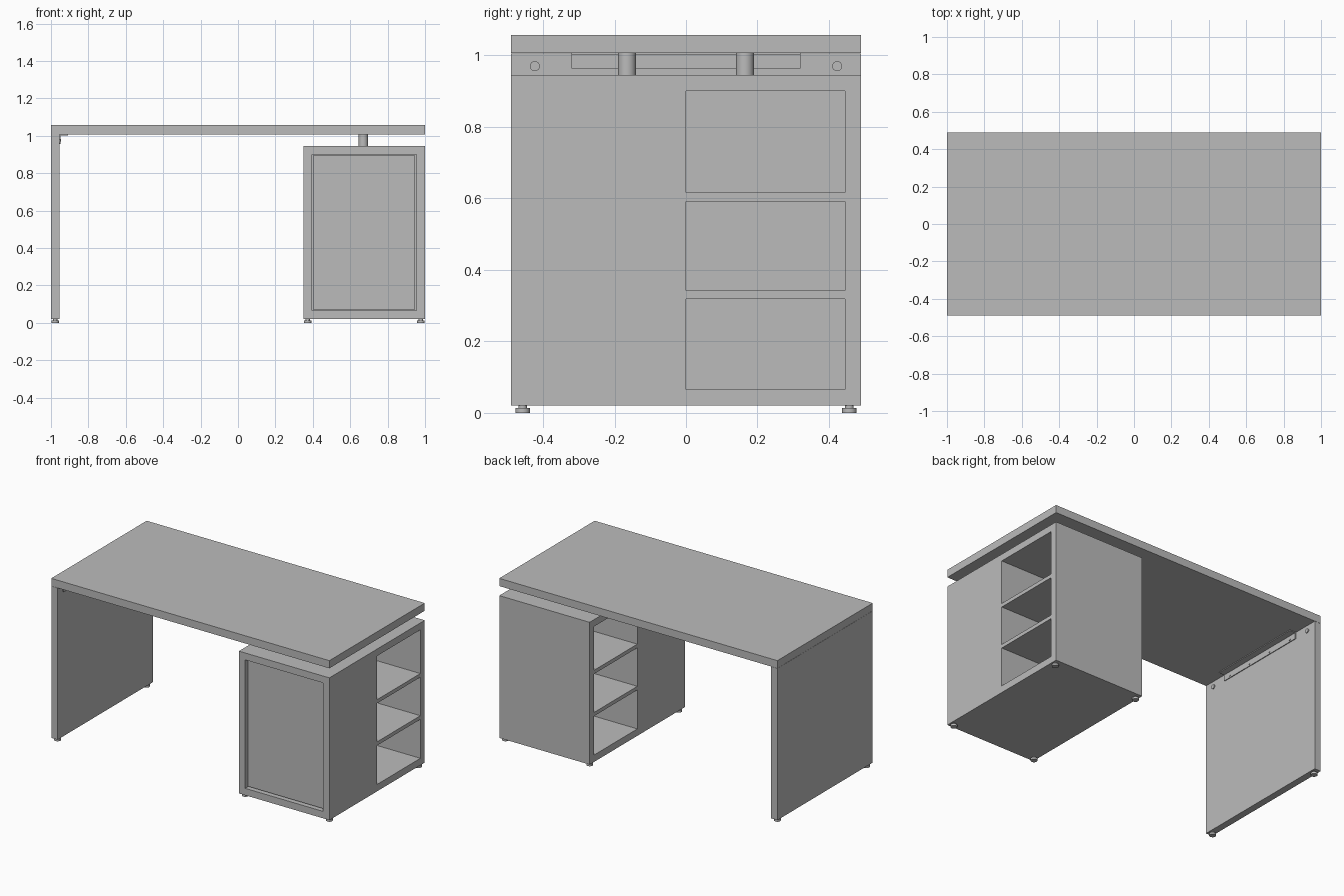
import bpy

cube = bpy.data.objects.get("Cube")
if cube:
    bpy.data.objects.remove(cube)

grey = bpy.data.materials.new("neutral_grey")
grey.use_nodes = True
colour = (0.5, 0.5, 0.5, 1)
grey.diffuse_color = colour
grey.node_tree.nodes["Principled BSDF"].inputs["Base Color"].default_value = colour


def box(name, xs, ys, zs):
    """Box between the given limits on each axis."""
    bpy.ops.mesh.primitive_cube_add(size=1)
    ob = bpy.context.object
    ob.name = name
    ob.location = [sum(r) / 2 for r in (xs, ys, zs)]
    ob.scale = [r[1] - r[0] for r in (xs, ys, zs)]
    bpy.ops.object.transform_apply(location=False, rotation=False, scale=True)
    ob.data.materials.append(grey)
    return ob


def cylinder(name, loc, radius, depth, rot=(0, 0, 0), sides=24):
    bpy.ops.mesh.primitive_cylinder_add(vertices=sides, radius=radius, depth=depth,
                                        location=loc, rotation=rot)
    ob = bpy.context.object
    ob.name = name
    ob.data.materials.append(grey)
    bpy.ops.object.shade_smooth_by_angle()
    return ob


FRONT, BACK = -0.49, 0.49
T = 0.045                      # panel thickness
LEFT, RIGHT = 0.35, 1.0        # cabinet sides
LOW, HIGH = 0.065, 0.9         # cabinet interior height
SIDEWAYS = (0, 1.5708, 0)

# Table top and panel leg
box("table_top", (-1, 1), (FRONT, BACK), (1.007, 1.057))
box("panel_leg", (-1, -0.955), (FRONT, BACK), (0.02, 1.006))

# Cabinet carcass
box("cabinet_bottom", (LEFT, RIGHT), (FRONT, BACK), (0.02, LOW))
box("cabinet_top", (LEFT, RIGHT), (FRONT, BACK), (HIGH, 0.945))
box("cabinet_back", (LEFT, RIGHT), (BACK - T, BACK), (LOW, HIGH))
box("cabinet_side_inner", (LEFT, LEFT + T), (FRONT, 0), (LOW, HIGH))
box("cabinet_side_outer", (RIGHT - T, RIGHT), (FRONT, 0), (LOW, HIGH))
box("cabinet_divider", (LEFT + T, RIGHT - T), (-T, 0), (LOW, HIGH))

# Recessed door with narrow gaps
box("door", (0.4, 0.947), (-0.47, -0.435), (0.072, 0.895))

# Open shelves at the back, reachable from both sides
for z in (0.318, 0.592):
    box("shelf", (LEFT, RIGHT), (0, BACK - T), (z, z + 0.024))

# Posts lifting the top off the cabinet
for y in (-0.165, 0.165):
    cylinder("support_post", (0.67, y, 0.976), 0.025, 0.064)

# Angle bracket joining leg and top, with its screws
box("bracket_upright", (-0.955, -0.95), (-0.32, 0.32), (0.963, 1.007))
box("bracket_flange", (-0.955, -0.91), (-0.32, 0.32), (1.002, 1.007))
for y in (-0.27, -0.095, 0.085, 0.27):
    cylinder("bracket_screw", (-0.949, y, 0.976), 0.006, 0.004, SIDEWAYS, 12)
for y in (-0.423, 0.423):
    cylinder("leg_bolt_cap", (-0.953, y, 0.97), 0.014, 0.008, SIDEWAYS)

# Adjustable feet
for x in (-0.978, 0.372, 0.978):
    for y in (-0.457, 0.457):
        cylinder("foot_pad", (x, y, 0.0065), 0.02, 0.013)
        cylinder("foot_stem", (x, y, 0.016), 0.012, 0.012)
